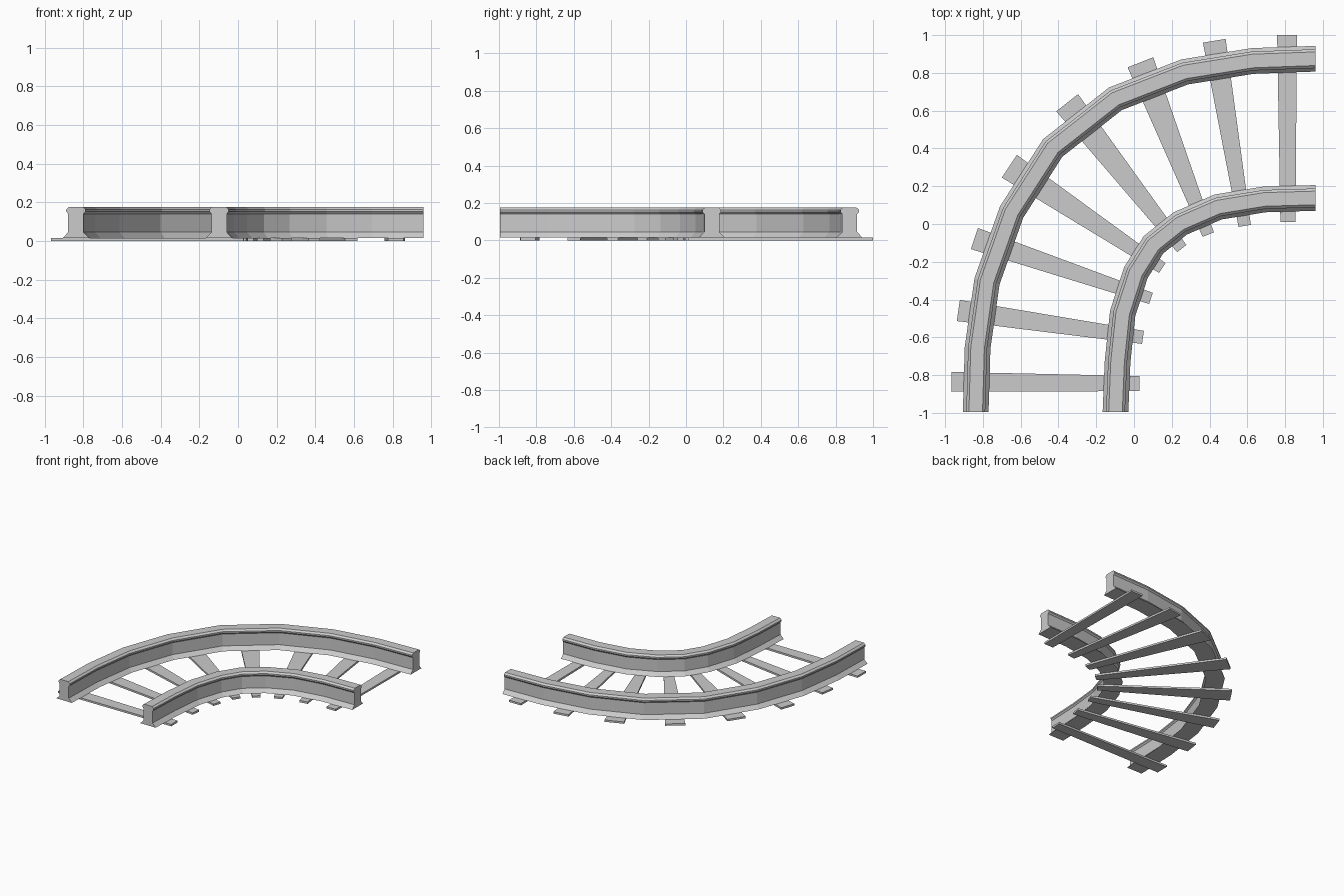
import bpy, bmesh
from mathutils import Vector

if "Cube" in bpy.data.objects:
    bpy.data.objects.remove(bpy.data.objects["Cube"])

# rail cross-section: (half width, height), bottom to top
HALF = [(0.068, 0.015), (0.04, 0.045), (0.04, 0.14), (0.05, 0.152), (0.05, 0.163), (0.036, 0.176)]
PROFILE = HALF + [(-w, z) for w, z in reversed(HALF)]

# centre lines of the two curved rails
OUTER = [(0.96, 0.875), (0.628, 0.863), (0.268, 0.805), (-0.098, 0.663), (-0.43, 0.403),
         (-0.648, 0.063), (-0.778, -0.303), (-0.828, -0.655), (-0.838, -0.995)]
INNER = [(0.96, 0.138), (0.69, 0.13), (0.445, 0.09), (0.245, 0.003), (0.103, -0.11),
         (0.01, -0.257), (-0.06, -0.473), (-0.087, -0.73), (-0.098, -0.995)]

# sleepers: outer end, inner end, outer width, inner width
SLEEPERS = [
    ((0.81, 1.0), (0.815, 0.01), 0.105, 0.08),
    ((0.425, 0.97), (0.586, -0.01), 0.122, 0.066),
    ((0.034, 0.856), (0.393, -0.056), 0.146, 0.064),
    ((-0.354, 0.642), (0.253, -0.13), 0.147, 0.062),
    ((-0.66, 0.306), (0.15, -0.233), 0.144, 0.062),
    ((-0.845, -0.077), (0.09, -0.394), 0.118, 0.062),
    ((-0.93, -0.458), (0.0475, -0.6), 0.113, 0.07),
    ((-0.967, -0.835), (0.03, -0.845), 0.104, 0.08),
]


def loft(name, rings):
    """Closed skin through a list of rings, capped at both ends."""
    bm = bmesh.new()
    rows = [[bm.verts.new(p) for p in ring] for ring in rings]
    n = len(rows[0])
    for a, b in zip(rows, rows[1:]):
        for i in range(n):
            j = (i + 1) % n
            bm.faces.new((a[i], a[j], b[j], b[i]))
    bm.faces.new(rows[0])
    bm.faces.new(rows[-1])
    bmesh.ops.recalc_face_normals(bm, faces=bm.faces)
    mesh = bpy.data.meshes.new(name)
    bm.to_mesh(mesh)
    bm.free()
    obj = bpy.data.objects.new(name, mesh)
    bpy.context.collection.objects.link(obj)
    return obj


def rail(name, path):
    """Sweep the rail profile along a path with mitred joints."""
    pts = [Vector(p) for p in path]
    dirs = [(b - a).normalized() for a, b in zip(pts, pts[1:])]
    dirs[0], dirs[-1] = Vector((-1, 0)), Vector((0, -1))  # square ends
    dirs = [dirs[0]] + dirs + [dirs[-1]]
    rings = []
    for p, d0, d1 in zip(pts, dirs, dirs[1:]):
        t = (d0 + d1).normalized()
        side = Vector((-t.y, t.x)) / t.dot(d1)
        rings.append([(p.x + side.x * w, p.y + side.y * w, z) for w, z in PROFILE])
    return loft(name, rings)


def sleeper(name, outer, inner, w_out, w_in):
    """Flat tapered plank."""
    a, b = Vector(outer), Vector(inner)
    t = (b - a).normalized()
    side = Vector((-t.y, t.x))
    rings = []
    for p, w in ((a, w_out), (b, w_in)):
        l, r = p + side * w / 2, p - side * w / 2
        rings.append([(l.x, l.y, 0), (r.x, r.y, 0), (r.x, r.y, 0.015), (l.x, l.y, 0.015)])
    return loft(name, rings)


# rails
rail("outer_rail", OUTER)
rail("inner_rail", INNER)

# sleepers fanned under the rails
for i, s in enumerate(SLEEPERS):
    sleeper(f"sleeper_{i + 1}", *s)
